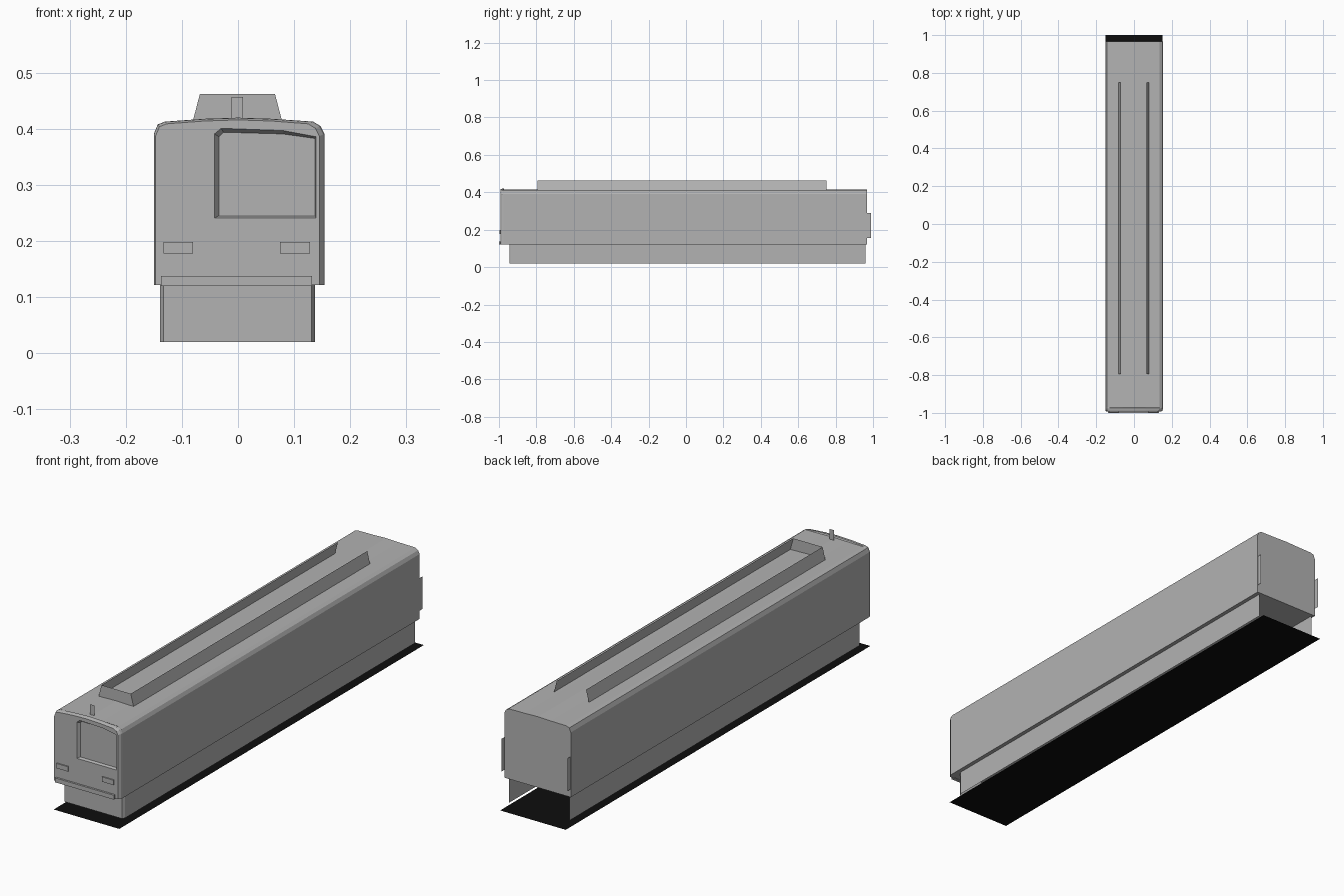
import bpy
import bmesh

cube = bpy.data.objects.get("Cube")
if cube:
    bpy.data.objects.remove(cube, do_unlink=True)


def material(name, value):
    mat = bpy.data.materials.new(name)
    mat.use_nodes = True
    colour = (value, value, value, 1)
    mat.diffuse_color = colour
    mat.node_tree.nodes["Principled BSDF"].inputs["Base Color"].default_value = colour
    return mat


GREY = material("body grey", 0.45)
BLACK = material("ground black", 0.004)


def finish(name, bm, mat=GREY, solid=True):
    if solid:
        bmesh.ops.recalc_face_normals(bm, faces=bm.faces)
    mesh = bpy.data.meshes.new(name)
    bm.to_mesh(mesh)
    bm.free()
    mesh.materials.append(mat)
    obj = bpy.data.objects.new(name, mesh)
    bpy.context.collection.objects.link(obj)
    return obj


def loft(name, rings):
    """Join equal rings of points and cap both ends."""
    bm = bmesh.new()
    loops = [[bm.verts.new(p) for p in ring] for ring in rings]
    count = len(loops[0])
    for a, b in zip(loops, loops[1:]):
        for i in range(count):
            j = (i + 1) % count
            bm.faces.new((a[i], a[j], b[j], b[i]))
    bm.faces.new(loops[0])
    bm.faces.new(loops[-1])
    return finish(name, bm)


def ribbon(name, low, high):
    """Open sheet between two paths."""
    bm = bmesh.new()
    a = [bm.verts.new(p) for p in low]
    b = [bm.verts.new(p) for p in high]
    for i in range(len(a) - 1):
        bm.faces.new((a[i], a[i + 1], b[i + 1], b[i]))
    return finish(name, bm, solid=False)


def box(name, x0, x1, y0, y1, z0, z1):
    return loft(name, [[(x0, y, z0), (x1, y, z0), (x1, y, z1), (x0, y, z1)]
                       for y in (y0, y1)])


def section(y, left, right, shoulder, crown):
    """Cross-section of the carriage with chamfered shoulders."""
    floor = 0.122
    return [(left, y, floor), (right, y, floor),
            (right, y, shoulder - 0.022), (right - 0.007, y, shoulder - 0.008),
            (right - 0.02, y, shoulder), (0.06, y, crown - 0.002),
            (0, y, crown), (-0.06, y, crown - 0.002),
            (left + 0.02, y, shoulder), (left + 0.007, y, shoulder - 0.005),
            (left, y, shoulder - 0.022)]


# Carriage shell with a raised rim at the cab end
body = loft("carriage_body", [
    section(0.967, -0.15, 0.154, 0.412, 0.415),
    section(-0.972, -0.15, 0.154, 0.412, 0.415),
    section(-0.975, -0.15, 0.154, 0.413, 0.420),
    section(-0.983, -0.15, 0.152, 0.412, 0.419),
    section(-0.992, -0.147, 0.145, 0.409, 0.416)])

# Recessed windscreen
outer = [(-0.042, 0.241), (0.139, 0.241), (0.139, 0.386), (0.08, 0.397),
         (-0.03, 0.401), (-0.042, 0.391)]
inner = [(-0.034, 0.245), (0.137, 0.245), (0.137, 0.383), (0.08, 0.391),
         (-0.026, 0.394), (-0.034, 0.386)]
cutter = loft("windscreen_cutter", [
    [(x, -1.01, z) for x, z in outer],
    [(x, -0.992, z) for x, z in outer],
    [(x, -0.981, z) for x, z in inner]])
cutter.hide_render = True
cut = body.modifiers.new("windscreen", "BOOLEAN")
cut.operation = "DIFFERENCE"
cut.solver = "EXACT"
cut.object = cutter
bpy.context.view_layer.objects.active = body
bpy.ops.object.modifier_apply(modifier=cut.name)
bpy.data.objects.remove(cutter, do_unlink=True)

# Lamps and bumper
for name, x in (("right_lamp", -0.133), ("left_lamp", 0.075)):
    box(name, x, x + 0.053, -0.997, -0.988, 0.178, 0.198)
box("bumper", -0.137, 0.132, -1.0, -0.985, 0.12, 0.138)

# Open-backed skirt around the underframe
skirt = [(-0.139, 0.96), (-0.139, -0.935), (-0.133, -0.945),
         (0.131, -0.945), (0.137, -0.935), (0.137, 0.96)]
ribbon("skirt", [(x, y, 0.02) for x, y in skirt],
       [(x, y, 0.125) for x, y in skirt])

# Roof fairing, open at the top and back
ribbon("roof_fairing",
       [(-0.081, 0.75, 0.412), (-0.081, -0.795, 0.412),
        (0.079, -0.795, 0.412), (0.079, 0.75, 0.412)],
       [(-0.068, 0.75, 0.462), (-0.068, -0.795, 0.462),
        (0.066, -0.795, 0.462), (0.066, 0.75, 0.462)])

# Roof marker plate above the cab
ribbon("roof_marker", [(-0.012, -0.95, 0.414), (0.009, -0.95, 0.414)],
       [(-0.012, -0.95, 0.457), (0.009, -0.95, 0.457)])

# Gangway guard plates at the back corners
for name, x in (("right_guard", -0.149), ("left_guard", 0.153)):
    ribbon(name, [(x, 0.96, 0.155), (x, 0.988, 0.155)],
           [(x, 0.96, 0.29), (x, 0.988, 0.29)])

# Ground sheet
bm = bmesh.new()
bm.faces.new([bm.verts.new((x, y, 0)) for x, y in
              ((-0.15, -0.99), (0.15, -0.99), (0.15, 1), (-0.15, 1))])
finish("ground_sheet", bm, BLACK, solid=False)
